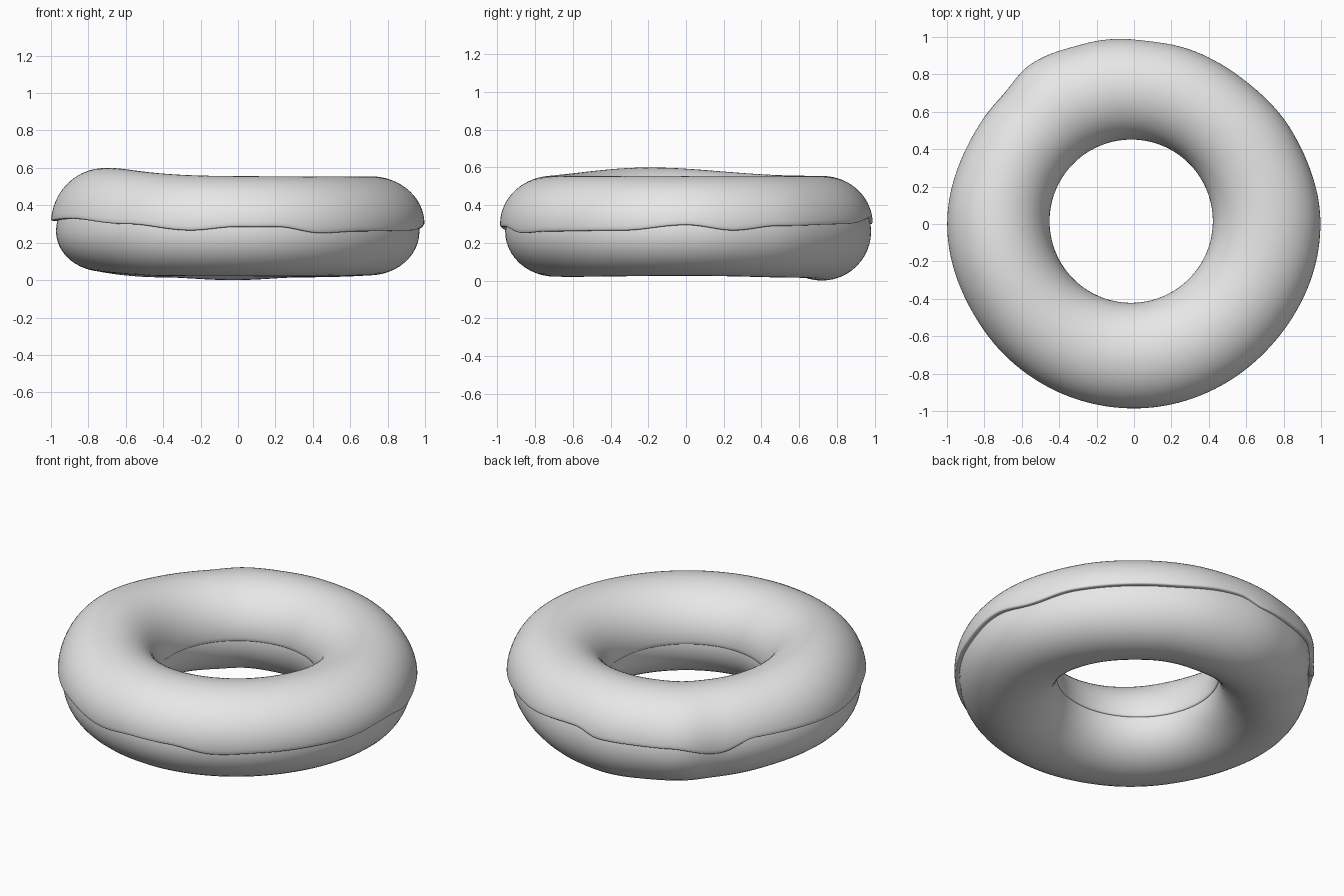
import bpy
import bmesh
import math
from math import sin, cos, pi, radians

old = bpy.data.objects.get("Cube")
if old:
    bpy.data.objects.remove(old, do_unlink=True)

gray = bpy.data.materials.new("plain gray")
gray.use_nodes = True
gray.diffuse_color = (0.8, 0.8, 0.8, 1)
gray.node_tree.nodes["Principled BSDF"].inputs["Base Color"].default_value = (0.8, 0.8, 0.8, 1)

# Uneven hand-shaped values, as (degrees around the ring, value)
OUTER = [(0, .997), (30, .98), (52, .97), (80, .983), (105, 1.0), (122, 1.018),
         (137, .983), (150, .985), (180, 1.0), (215, .985), (270, .986), (315, .98)]
EDGE = [(0, .295), (15, .265), (30, .29), (60, .30), (87, .335), (96, .30), (120, .305),
        (135, .255), (148, .325), (180, .315), (205, .325), (233, .30), (255, .265),
        (270, .285), (282, .285), (297, .25), (312, .26), (340, .265)]
BOTTOM = [(0, .025), (60, .015), (92, .0), (125, .015), (180, .045), (240, .022), (300, .02)]


def around(keys, t):
    """Smooth interpolation of a table that wraps around the ring."""
    deg = math.degrees(t) % 360
    wrapped = keys + [(keys[0][0] + 360, keys[0][1])]
    for (a, u), (b, v) in zip(wrapped, wrapped[1:]):
        if a <= deg <= b:
            k = (1 - cos(pi * (deg - a) / (b - a))) / 2
            return u + (v - u) * k
    return keys[0][1]


def bump(t, centre, width):
    d = (math.degrees(t) - centre + 180) % 360 - 180
    return math.exp(-(d / width) ** 2)


def hole_radius(t):
    return .436 - .015 * cos(t) + .015 * sin(t)


def oval(r_in, r_out, z_mid, up, down, phi):
    """Point (radius, height) on an oval cross-section."""
    r = (r_in + r_out) / 2 + (r_out - r_in) / 2 * cos(phi)
    return r, z_mid + (up if sin(phi) > 0 else down) * sin(phi)


def dough_point(t, s):
    r_out = around(OUTER, t) - .027 + .018 * bump(t, 92, 25)
    return oval(hole_radius(t) + .008, r_out, .26, .26, .26 - around(BOTTOM, t), 2 * pi * s)


def icing_point(t, s):
    z_mid, down = .30, .25
    top = .555 + .045 * bump(t, 195, 38)
    start = math.asin((around(EDGE, t) - z_mid) / down)
    end = pi - math.asin((.27 - z_mid) / down)
    return oval(hole_radius(t), around(OUTER, t), z_mid, top - z_mid, down,
                start + (end - start) * s)


def ring(name, point, around_count, section_count, closed):
    """Sweep a changing cross-section around the vertical axis."""
    bm = bmesh.new()
    rows = []
    for i in range(around_count):
        t = radians(360 * i / around_count)
        row = []
        for j in range(section_count):
            r, z = point(t, j / (section_count if closed else section_count - 1))
            row.append(bm.verts.new((r * cos(t), r * sin(t), z)))
        rows.append(row)
    for i in range(around_count):
        a, b = rows[i], rows[(i + 1) % around_count]
        for j in range(section_count if closed else section_count - 1):
            k = (j + 1) % section_count
            bm.faces.new((a[j], b[j], b[k], a[k]))
    mesh = bpy.data.meshes.new(name)
    bm.to_mesh(mesh)
    bm.free()
    mesh.materials.append(gray)
    obj = bpy.data.objects.new(name, mesh)
    bpy.context.collection.objects.link(obj)
    bpy.ops.object.select_all(action='DESELECT')
    obj.select_set(True)
    bpy.context.view_layer.objects.active = obj
    bpy.ops.object.shade_smooth_by_angle(angle=radians(40))
    return obj


# Dough ring
ring("dough", dough_point, 144, 48, True)

# Icing shell with a wavy lower edge and a real thickness
icing = ring("icing", icing_point, 180, 36, False)
shell = icing.modifiers.new("thickness", 'SOLIDIFY')
shell.thickness = .03
shell.offset = -1
rim = icing.modifiers.new("soft rim", 'BEVEL')
rim.width = .008
rim.segments = 2
rim.limit_method = 'ANGLE'
rim.angle_limit = radians(50)
